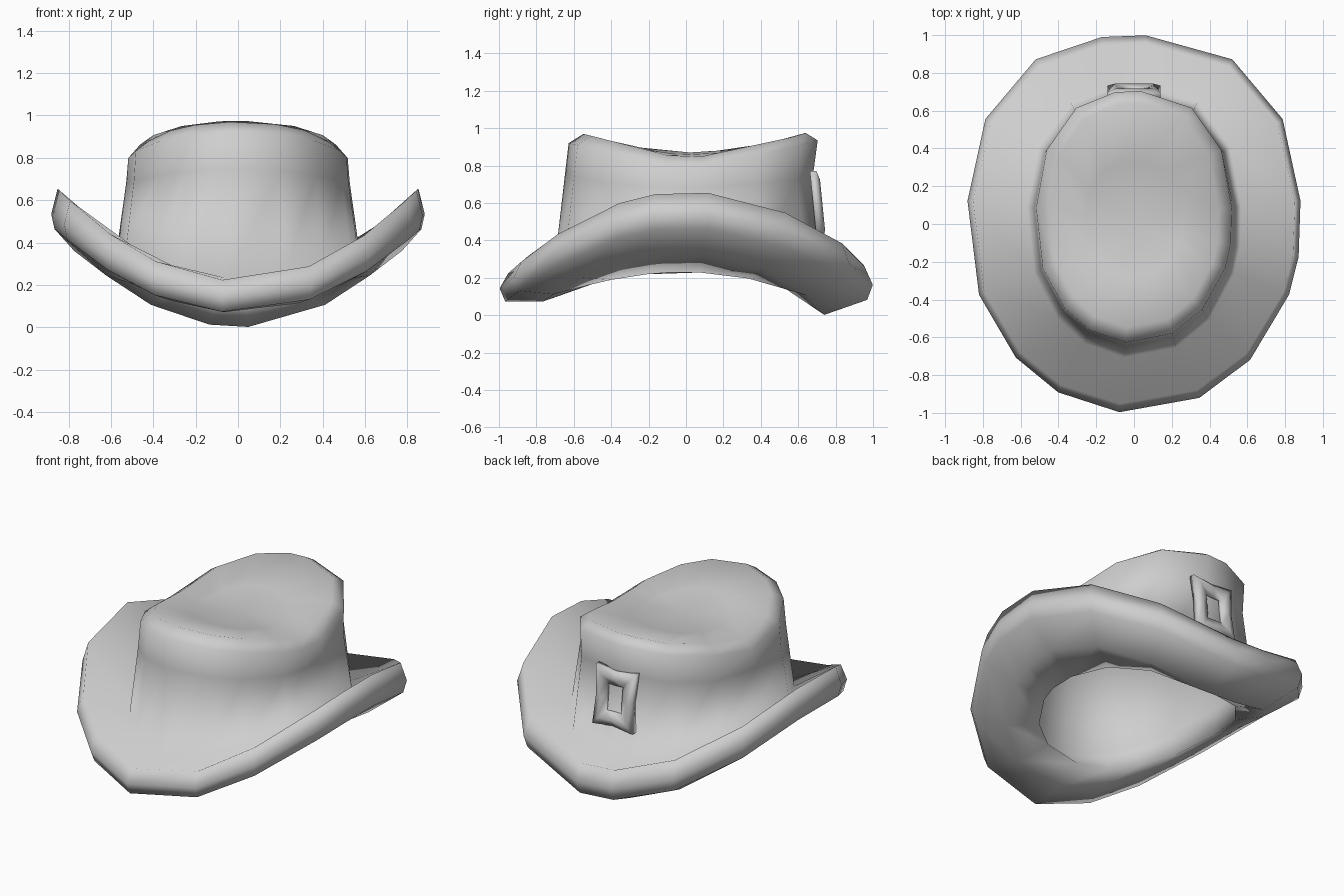
import bpy, bmesh, math

cube = bpy.data.objects.get("Cube")
if cube:
    bpy.data.objects.remove(cube, do_unlink=True)

# Uneven corner directions of the hand-shaped brim, in degrees from the back
ANGLES = [4, 34, 58, 83, 100, 112, 136, 157, 185, 207, 225, 248, 277, 302, 326, 349]

felt = bpy.data.materials.new("light grey felt")
felt.use_nodes = True
GREY = (0.62, 0.62, 0.62, 1)
felt.diffuse_color = GREY
felt.node_tree.nodes["Principled BSDF"].inputs["Base Color"].default_value = GREY


def oval(half_width, front, back, z_side, z_front, z_back, blend=2):
    """Egg-shaped ring whose height blends from the sides to the front and back."""
    points = []
    for degrees in ANGLES:
        a = math.radians(degrees)
        s, c = math.sin(a), math.cos(a)
        reach, z_end = (back, z_back) if c > 0 else (front, z_front)
        square = 1 + 0.06 * math.sin(2 * a) ** 2 if c > 0 else 1
        z = z_side + (z_end - z_side) * abs(c) ** blend
        points.append((half_width * s * square, reach * c * square, z))
    return points


def loft(name, rings, start=None, end=None, closed=False):
    """Skin a list of rings, with optional centre points closing the ends."""
    bm = bmesh.new()
    loops = [[bm.verts.new(p) for p in ring] for ring in rings]
    n = len(loops[0])
    pairs = list(zip(loops, loops[1:]))
    if closed:
        pairs.append((loops[-1], loops[0]))
    for a, b in pairs:
        for i in range(n):
            j = (i + 1) % n
            bm.faces.new((a[i], a[j], b[j], b[i]))
    for tip, loop in ((start, loops[0]), (end, loops[-1])):
        if tip:
            v = bm.verts.new(tip)
            for i in range(n):
                bm.faces.new((v, loop[i], loop[(i + 1) % n]))
    bmesh.ops.recalc_face_normals(bm, faces=bm.faces)
    for face in bm.faces:
        face.smooth = True
    mesh = bpy.data.meshes.new(name)
    bm.to_mesh(mesh)
    bm.free()
    mesh.materials.append(felt)
    obj = bpy.data.objects.new(name, mesh)
    bpy.context.collection.objects.link(obj)


# Hat: saddle top, crown wall, brim over its rim, underside, lining
hat_rings = [
    oval(0.26, 0.28, 0.33, 0.86, 0.90, 0.89),
    oval(0.45, 0.55, 0.64, 0.83, 0.97, 0.975, blend=1),
    oval(0.52, 0.63, 0.705, 0.78, 0.92, 0.935, blend=1),
    oval(0.53, 0.65, 0.68, 0.68, 0.75, 0.75),
    oval(0.57, 0.71, 0.74, 0.40, 0.23, 0.22),
    oval(0.855, 0.955, 0.955, 0.66, 0.22, 0.26),
    oval(0.885, 1.00, 1.00, 0.54, 0.14, 0.16),
    oval(0.87, 0.97, 0.97, 0.47, 0.07, 0.08),
    oval(0.70, 0.77, 0.74, 0.34, 0.07, 0.00),
    oval(0.53, 0.56, 0.60, 0.23, 0.15, 0.11),
    oval(0.55, 0.68, 0.70, 0.42, 0.28, 0.27),
    oval(0.505, 0.62, 0.66, 0.76, 0.89, 0.90, blend=1),
    oval(0.25, 0.28, 0.33, 0.845, 0.885, 0.875),
]
loft("hat", hat_rings, start=(0, 0.02, 0.87), end=(0, 0.02, 0.855))


def buckle_ring(w, h, pinch, depth):
    """Rectangle with drawn-in sides, leaning with the back of the crown."""
    corners = [(-1, -1), (0, -1), (1, -1), (1, 0), (1, 1), (0, 1), (-1, 1), (-1, 0)]
    points = []
    for u, v in corners:
        k = 1 if u and v else pinch
        z = v * h * k
        points.append((u * w * k, 0.71 - 0.1 * z + depth, 0.59 + z))
    return points


# Buckle: pinched frame with a rounded front around a small opening
loft("back_buckle", [
    buckle_ring(0.14, 0.18, 0.9, -0.03),
    buckle_ring(0.14, 0.18, 0.9, 0.005),
    buckle_ring(0.10, 0.135, 0.93, 0.02),
    buckle_ring(0.055, 0.085, 0.97, 0.005),
    buckle_ring(0.055, 0.085, 0.97, -0.03),
], closed=True)
